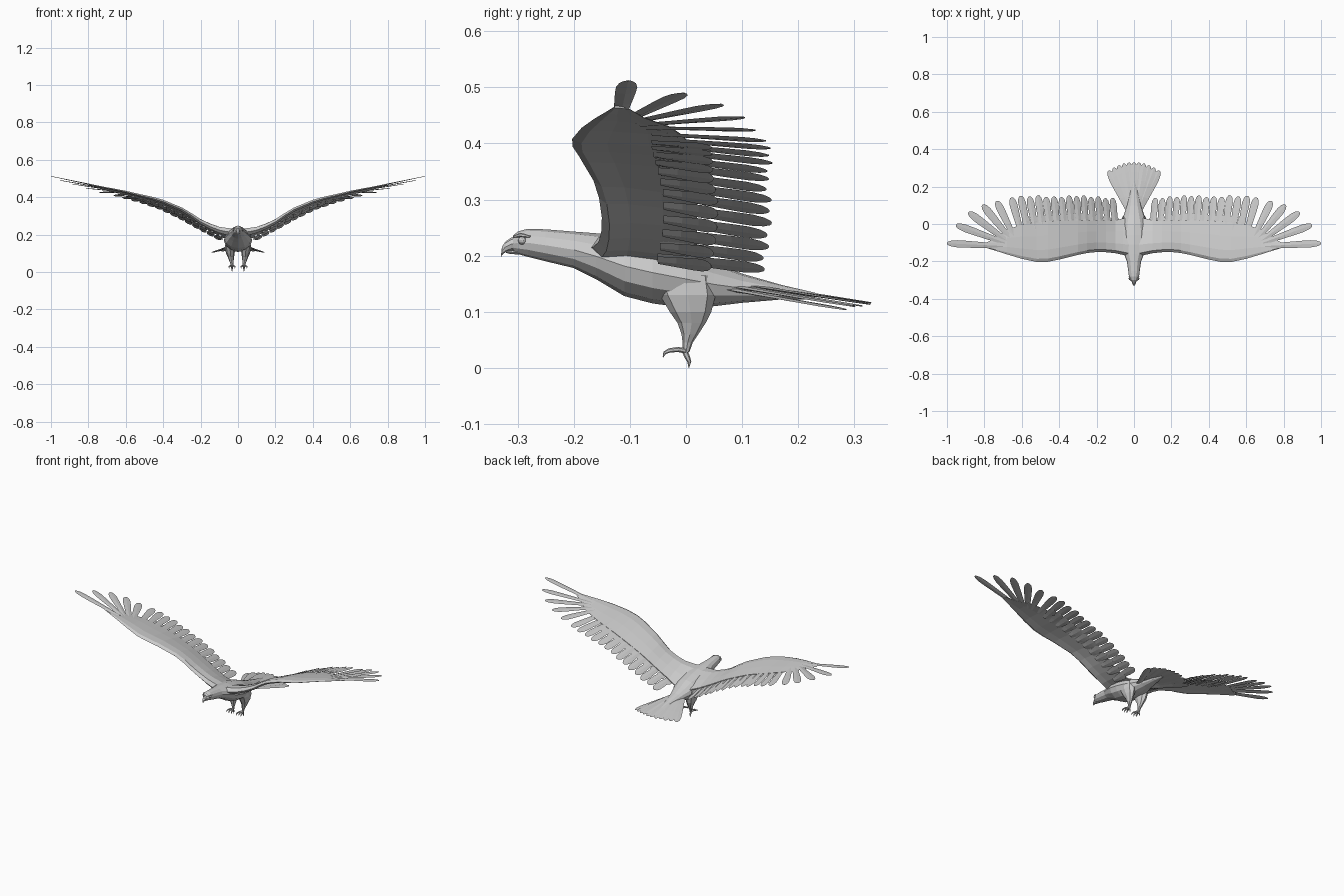
import bpy, bmesh, math
from mathutils import Vector as V

if "Cube" in bpy.data.objects:
    bpy.data.objects.remove(bpy.data.objects["Cube"])


def new_object(name, lofts, mirror=False):
    """Each loft is a list of equally sized point rings, capped at both ends."""
    bm = bmesh.new()
    for rings in lofts:
        rows = [[bm.verts.new(p) for p in r] for r in rings]
        n = len(rows[0])
        for a, b in zip(rows, rows[1:]):
            for i in range(n):
                bm.faces.new((a[i], a[(i + 1) % n], b[(i + 1) % n], b[i]))
        bm.faces.new(rows[0][::-1])
        bm.faces.new(rows[-1])
    bmesh.ops.recalc_face_normals(bm, faces=bm.faces)
    me = bpy.data.meshes.new(name)
    bm.to_mesh(me)
    bm.free()
    ob = bpy.data.objects.new(name, me)
    bpy.context.collection.objects.link(ob)
    if mirror:
        ob.modifiers.new("Mirror", 'MIRROR').use_mirror_merge = False
    return ob


def body_loft(sections, n=12):
    """Sections: y, half width, top z, bottom z."""
    out = []
    for y, w, t, b in sections:
        out.append([V((w * math.cos(k * math.tau / n), y,
                       (t + b) / 2 + (t - b) / 2 * math.sin(k * math.tau / n))) for k in range(n)])
    return out


def tube(path, radii, n=6):
    pts = [V(p) for p in path]
    out = []
    for i, p in enumerate(pts):
        d = (pts[min(i + 1, len(pts) - 1)] - pts[max(i - 1, 0)]).normalized()
        s = d.cross(V((1, 0, 0))).normalized()
        u = d.cross(s)
        out.append([p + radii[i] * (s * math.cos(k * math.tau / n) + u * math.sin(k * math.tau / n))
                    for k in range(n)])
    return out


def feather(root, tip, width, slope, thick=0.003, bow=0.0):
    """Rounded blade with a raised shaft; slope is the rise of its plane along x."""
    root, tip = V(root), V(tip)
    d = tip - root
    side = d.cross(V((-slope, 0, 1))).normalized()
    up = side.cross(d).normalized()
    out = []
    for t, w in ((0, .6), (.35, .8), (.65, .97), (.82, 1), (.93, .78), (.985, .42), (1, .15)):
        c = root + d * t + up * bow * math.sin(math.pi * t)
        h = side * width * w / 2
        k = up * thick * (1.1 - .7 * t)
        out.append([c - h, c + k, c + h, c - k])
    return out


# Body with head and tail base
new_object("body", [body_loft([
    (-.308, .013, .236, .207), (-.300, .020, .243, .203), (-.282, .027, .248, .198),
    (-.25, .031, .247, .190), (-.20, .038, .243, .178), (-.16, .054, .240, .158),
    (-.11, .072, .235, .128), (-.06, .076, .225, .115), (0, .070, .210, .107),
    (.05, .054, .188, .110), (.10, .038, .168, .116), (.17, .022, .148, .122),
    (.23, .006, .134, .122)])])

# Hooked beak and lower jaw
new_object("beak", [
    body_loft([(-.296, .016, .237, .210), (-.312, .011, .232, .209), (-.322, .008, .225, .206),
               (-.328, .005, .216, .201), (-.3295, .001, .203, .197)], 8),
    body_loft([(-.296, .013, .211, .202), (-.312, .008, .209, .203), (-.321, .003, .208, .205)], 8)])

# Eyes and brow ridges
bm = bmesh.new()
bmesh.ops.create_icosphere(bm, subdivisions=2, radius=.0075)
eye_mesh = bpy.data.meshes.new("eye")
bm.to_mesh(eye_mesh)
bm.free()
for s in (-1, 1):
    eye = bpy.data.objects.new("eye", eye_mesh)
    eye.location = (s * .021, -.292, .227)
    bpy.context.collection.objects.link(eye)
new_object("brow", [tube([(.014, -.307, .234), (.022, -.294, .237), (.027, -.278, .234)],
                         [.002, .004, .002])], True)

# Wing arm: x, leading y, z, trailing y, z, thickness
stations = [(.02, -.175, .212, .035, .168, .050), (.06, -.165, .216, .03, .178, .050),
            (.10, -.156, .224, .02, .194, .044), (.15, -.151, .243, .02, .221, .038),
            (.20, -.150, .268, .02, .249, .034), (.25, -.155, .303, .02, .278, .031),
            (.30, -.165, .334, .02, .304, .029), (.40, -.190, .376, .02, .350, .026),
            (.46, -.202, .394, .015, .372, .023), (.52, -.203, .408, .008, .389, .020),
            (.60, -.186, .428, -.003, .412, .016), (.68, -.162, .445, -.03, .430, .012),
            (.74, -.143, .456, -.075, .446, .009), (.79, -.128, .465, -.10, .461, .005)]
profile = [(0, 0), (.08, .45), (.3, .6), (.65, .4), (1, .06),
           (1, -.06), (.65, -.05), (.3, -.12), (.08, -.3)]
wing = []
for x, yl, zl, yt, zt, th in stations:
    wing.append([V((x, yl + (yt - yl) * t, zl + (zt - zl) * t + th * h)) for t, h in profile])
new_object("wing", [wing], True)

# Flight feathers: root and tip guides, blended along the trailing edge
guides = [((.095, -.05, .198), (.115, .14, .176)), ((.20, -.04, .256), (.215, .15, .228)),
          ((.30, -.04, .314), (.315, .155, .284)), ((.40, -.05, .360), (.42, .147, .334)),
          ((.50, -.06, .394), (.53, .155, .371)), ((.60, -.06, .417), (.655, .148, .405))]
slopes = [.55, .58, .52, .38, .28, .22]
flight = []
count = 14
for i in range(count):
    u = i / (count - 1) * (len(guides) - 1)
    k = min(int(u), len(guides) - 2)
    f = u - k
    root, tip = [V(guides[k][j]).lerp(V(guides[k + 1][j]), f) for j in (0, 1)]
    tip.y -= .006 * (i % 2)
    flight.append(feather(root, tip, .042, slopes[k] * (1 - f) + slopes[k + 1] * f))
# Spread fingers of the wing tip
for root, tip, w in [((.64, -.07, .428), (.735, .123, .424), .042),
                     ((.66, -.08, .433), (.81, .103, .447), .042),
                     ((.68, -.09, .439), (.885, .063, .470), .042),
                     ((.69, -.10, .444), (.952, -.005, .490), .040),
                     ((.70, -.118, .449), (1.0, -.103, .512), .038)]:
    flight.append(feather(root, tip, w, .2))
new_object("flight_feathers", flight, True)

# Underwing coverts
coverts = []
for i in range(12):
    u = i / 11 * 4.6
    k = min(int(u), 4)
    root, tip = [V(guides[k][j]).lerp(V(guides[k + 1][j]), u - k) for j in (0, 1)]
    drop = V((0, 0, -.006))
    coverts.append(feather(root + drop, root.lerp(tip, .5) + drop, .046, slopes[k]))
new_object("covert_feathers", coverts, True)

# Tail fan
tail = []
for i in range(11):
    a = (i - 5) / 5
    lift = .002 * (i % 2)
    tail.append(feather((.024 * a, .06, .155 - .012 * a * a + lift),
                        (.136 * a, .33 - .045 * a * a, .114 - .010 * a * a + lift), .040, -.06 * a))
new_object("tail_feathers", tail)

# Feathered legs: z, centre x, centre y, half widths
leg = []
for z, x, y, rx, ry in [(.165, .040, -.005, .026, .055), (.13, .042, .003, .028, .050),
                        (.10, .041, .008, .023, .037), (.08, .038, .010, .017, .025),
                        (.06, .035, .007, .012, .015), (.045, .033, .003, .008, .009),
                        (.028, .032, 0, .006, .006)]:
    leg.append([V((x + rx * math.cos(k * math.tau / 8), y + ry * math.sin(k * math.tau / 8), z))
                for k in range(8)])
new_object("leg", [leg], True)

# Toes with curved claws
toes = []
for dx in (-.014, 0, .014):
    toes.append(tube([(.032, .002, .030), (.032 + dx * .6, -.015, .033), (.032 + dx, -.030, .031),
                      (.032 + dx * 1.1, -.038, .027), (.032 + dx * 1.1, -.041, .019)],
                     [.005, .0045, .004, .003, .0006]))
toes.append(tube([(.032, -.003, .032), (.032, .002, .020), (.032, .006, .011), (.032, .005, .0003)],
                 [.005, .005, .0035, .0006]))
new_object("toes", toes, True)
